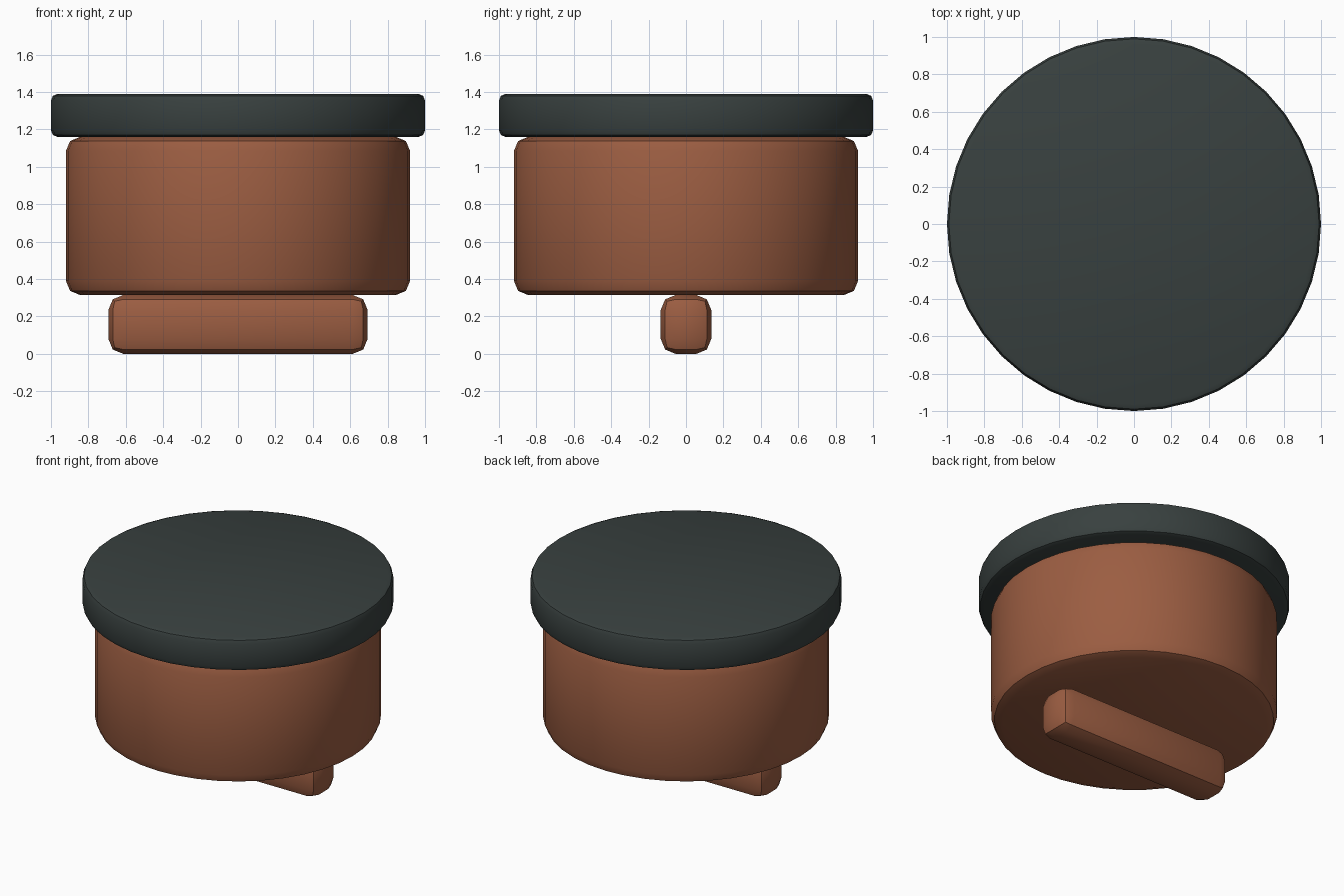
import bpy
import math

old = bpy.data.objects.get("Cube")
if old:
    bpy.data.objects.remove(old, do_unlink=True)


def make_material(name, rgb):
    mat = bpy.data.materials.new(name)
    mat.use_nodes = True
    color = (*rgb, 1.0)
    mat.diffuse_color = color
    mat.node_tree.nodes["Principled BSDF"].inputs["Base Color"].default_value = color
    return mat


def finish(name, mat, bevel):
    """Name the active part, round its rims and smooth it, keeping sharp edges."""
    obj = bpy.context.object
    obj.name = name
    obj.data.materials.append(mat)
    mod = obj.modifiers.new("Rounded rims", "BEVEL")
    mod.width = bevel
    mod.segments = 2
    mod.limit_method = "ANGLE"
    mod.angle_limit = math.radians(30)
    bpy.ops.object.modifier_apply(modifier=mod.name)
    bpy.ops.object.shade_smooth_by_angle(angle=math.radians(30))
    return obj


def disc(name, radius, bottom, top, bevel, mat):
    bpy.ops.mesh.primitive_cylinder_add(
        vertices=40, radius=radius, depth=top - bottom,
        location=(0, 0, (bottom + top) / 2))
    return finish(name, mat, bevel)


def block(name, size, bottom, bevel, mat):
    bpy.ops.mesh.primitive_cube_add(size=1, location=(0, 0, bottom + size[2] / 2))
    obj = bpy.context.object
    obj.scale = size
    bpy.ops.object.transform_apply(location=False, rotation=False, scale=True)
    return finish(name, mat, bevel)


brown = make_material("warm brown", (0.33, 0.11, 0.054))
charcoal = make_material("dark slate", (0.04, 0.052, 0.05))

# Wide lid, round body and the bar under it
disc("lid", 1.0, 1.16, 1.39, 0.035, charcoal)
disc("body", 0.92, 0.315, 1.16, 0.075, brown)
block("bottom_bar", (1.386, 0.27, 0.315), 0.0, 0.08, brown)
